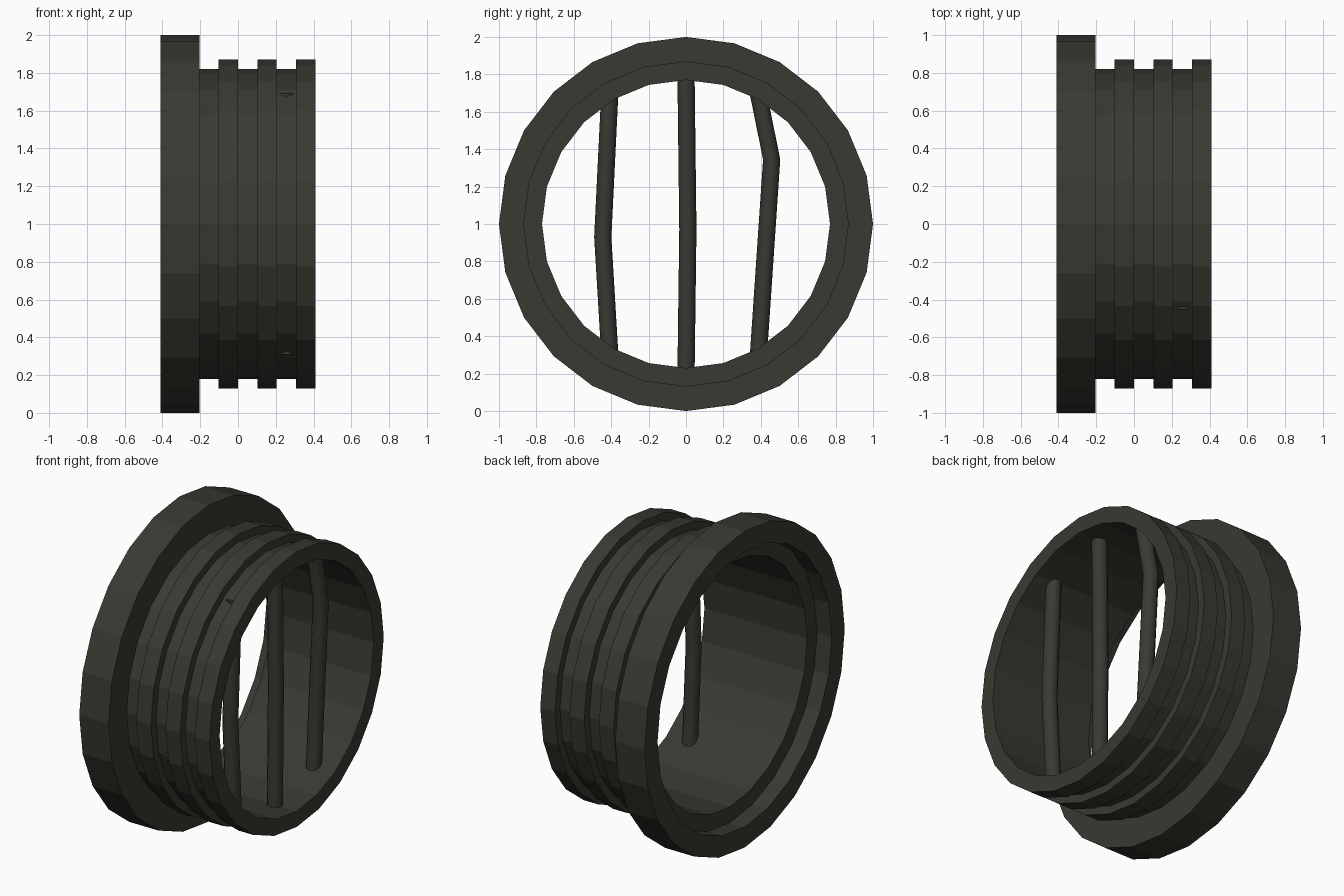
import bpy, bmesh, math
from mathutils import Vector

if "Cube" in bpy.data.objects:
    bpy.data.objects.remove(bpy.data.objects["Cube"])

mat = bpy.data.materials.new("dark_rubber")
mat.diffuse_color = (0.042, 0.040, 0.031, 1)
mat.use_nodes = True
mat.node_tree.nodes["Principled BSDF"].inputs["Base Color"].default_value = mat.diffuse_color


def finish(name, bm):
    bmesh.ops.recalc_face_normals(bm, faces=bm.faces)
    me = bpy.data.meshes.new(name)
    bm.to_mesh(me)
    bm.free()
    me.materials.append(mat)
    ob = bpy.data.objects.new(name, me)
    bpy.context.collection.objects.link(ob)
    return ob


def bridge(bm, a, b):
    n = len(a)
    for i in range(n):
        j = (i + 1) % n
        bm.faces.new((a[i], a[j], b[j], b[i]))


# Closed (x, radius) profile revolved around the x axis at z = 1
def lathe(name, profile, sides=24):
    bm = bmesh.new()
    rings = []
    for x, r in profile:
        ang = [2 * math.pi * i / sides for i in range(sides)]
        rings.append([bm.verts.new((x, r * math.cos(a), 1 + r * math.sin(a))) for a in ang])
    for k in range(len(rings)):
        bridge(bm, rings[k], rings[(k + 1) % len(rings)])
    return finish(name, bm)


# Bent round bar through (y, z) points, with horizontal cross-sections
def bar(name, points, x=0.258, r=0.046, sides=12):
    bm = bmesh.new()
    rings = []
    for y, z in points:
        ang = [2 * math.pi * i / sides for i in range(sides)]
        rings.append([bm.verts.new((x + r * math.cos(a), y + r * math.sin(a), z)) for a in ang])
    for a, b in zip(rings, rings[1:]):
        bridge(bm, a, b)
    bm.faces.new(rings[0])
    bm.faces.new(rings[-1])
    ob = finish(name, bm)
    ob.data.shade_smooth()
    bpy.context.view_layer.objects.active = ob
    ob.select_set(True)
    bpy.ops.object.shade_smooth_by_angle(angle=math.radians(35))
    ob.select_set(False)


# Flanged sleeve: wide collar, alternating grooves and ribs, stepped bore
S = 0.41 / 4
profile = [(-4 * S, 0.87), (-4 * S, 1.0), (-2 * S, 1.0)]
for k in range(-2, 4):
    r = 0.82 if k % 2 == 0 else 0.87
    profile += [(k * S, r), ((k + 1) * S, r)]
profile += [(4 * S, 0.77), (-3 * S, 0.77), (-3 * S, 0.87)]
lathe("ribbed_sleeve", profile)

# Three bent bars crossing the opening
bar("bar_left", [(-0.408, 0.31), (-0.445, 0.93), (-0.408, 1.69)])
bar("bar_middle", [(0.0, 0.2), (0.01, 0.97), (0.0, 1.8)])
bar("bar_right", [(0.388, 0.31), (0.458, 1.345), (0.388, 1.69)])
